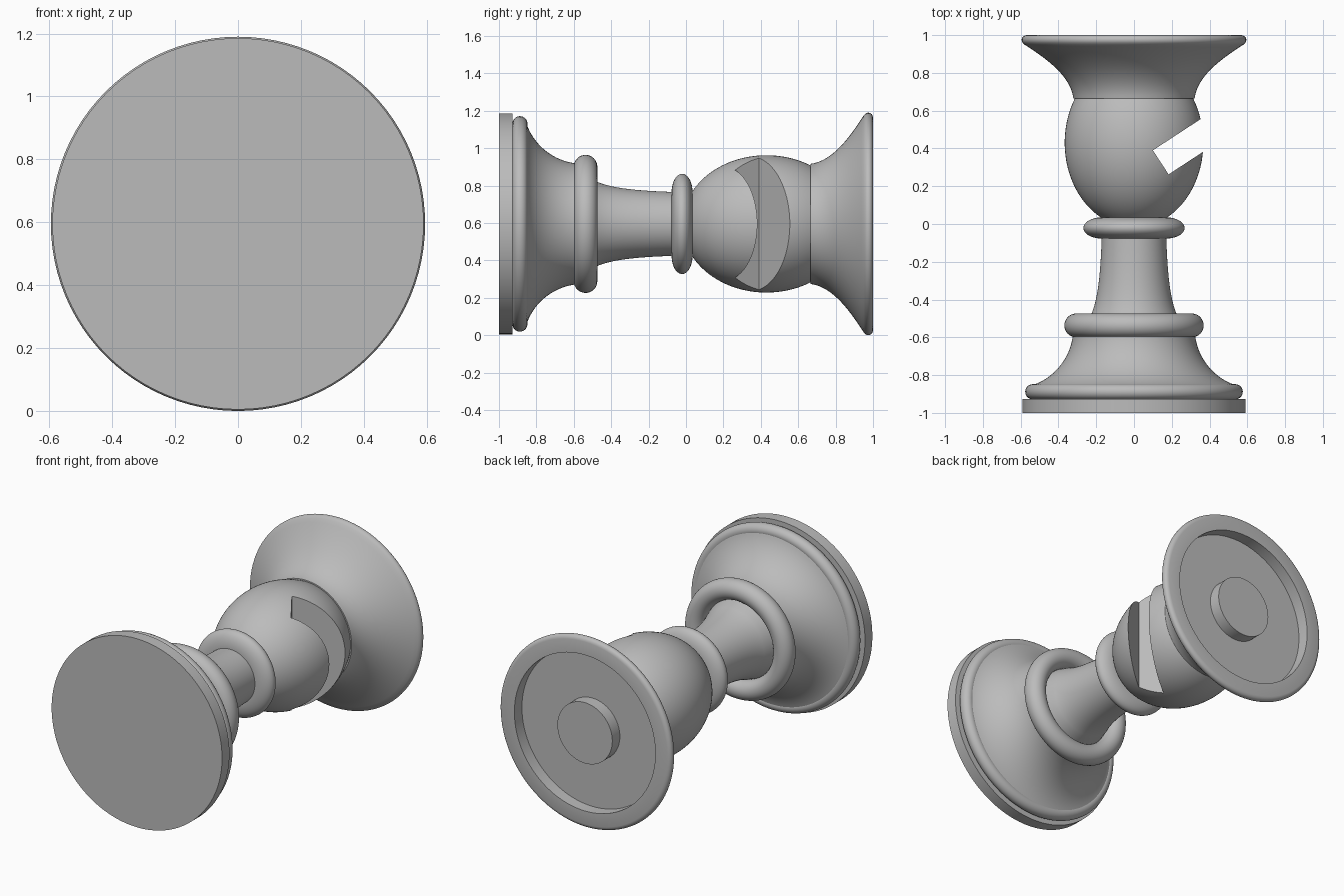
import bpy
import bmesh
from math import pi, sin, cos, sqrt, radians
from mathutils import Vector, Matrix
from mathutils.geometry import interpolate_bezier

AXIS_Z = 0.595
SEGMENTS = 96

if "Cube" in bpy.data.objects:
    bpy.data.objects.remove(bpy.data.objects["Cube"])

GREY = (0.5, 0.5, 0.5, 1)
grey = bpy.data.materials.new("plain grey")
grey.use_nodes = True
grey.diffuse_color = GREY
grey.node_tree.nodes["Principled BSDF"].inputs["Base Color"].default_value = GREY


def add_object(name, bm):
    mesh = bpy.data.meshes.new(name)
    bm.to_mesh(mesh)
    bm.free()
    mesh.materials.append(grey)
    obj = bpy.data.objects.new(name, mesh)
    bpy.context.collection.objects.link(obj)
    return obj


def smooth(obj):
    bpy.ops.object.select_all(action="DESELECT")
    obj.select_set(True)
    bpy.context.view_layer.objects.active = obj
    bpy.ops.object.shade_smooth_by_angle(angle=radians(32))


def lathe(name, profile, closed=False):
    """Turn (y, radius) points about the long axis; open profiles get end caps."""
    if closed:
        profile = profile + profile[:1]
    else:
        profile = [(profile[0][0], 0)] + profile + [(profile[-1][0], 0)]
    bm = bmesh.new()
    verts = [bm.verts.new((r, y, AXIS_Z)) for y, r in profile]
    edges = [bm.edges.new(pair) for pair in zip(verts, verts[1:])]
    bmesh.ops.spin(bm, geom=verts + edges, cent=(0, 0, AXIS_Z), axis=(0, 1, 0),
                   angle=2 * pi, steps=SEGMENTS, use_duplicate=False)
    bmesh.ops.remove_doubles(bm, verts=bm.verts, dist=0.0002)
    bmesh.ops.recalc_face_normals(bm, faces=bm.faces)
    obj = add_object(name, bm)
    smooth(obj)
    return obj


def curve(*points, count=20):
    """Bezier through (y, radius) start, two handles and end."""
    pts = interpolate_bezier(*[Vector((y, r, 0)) for y, r in points], count)
    return [(p.x, p.y) for p in pts]


def torus(name, y, major, minor):
    angles = [2 * pi * i / 32 for i in range(32)]
    return lathe(name, [(y + minor * cos(a), major + minor * sin(a))
                        for a in angles], closed=True)


# Base: disc, bead and concave foot
lathe("base_disc", [(-1, 0.59), (-0.927, 0.59)])
torus("base_bead", -0.888, 0.536, 0.04)
lathe("concave_foot", [(-0.927, 0.535)] +
      curve((-0.85, 0.53), (-0.82, 0.44), (-0.73, 0.345), (-0.6, 0.325)) +
      [(-0.54, 0.32)])

# Stem with its ring and collar
torus("foot_ring", -0.537, 0.306, 0.063)
lathe("stem", [(-0.56, 0.25)] +
      curve((-0.475, 0.225), (-0.38, 0.185), (-0.22, 0.173), (0.04, 0.168)))
lathe("collar", [(-0.077, 0.17)] +
      [(-0.021 - 0.056 * cos(pi * i / 24), 0.17 + 0.098 * sin(pi * i / 24))
       for i in range(1, 24)] + [(0.035, 0.17)])

# Egg-shaped body
ys = [0.035 + 0.63 * i / 40 for i in range(41)]
body = lathe("body", [(y, 0.367 * sqrt(1 - ((y - 0.43) / 0.45) ** 2)) for y in ys])

# Slanted slot in the body
along = Vector((0.26, 0.17, 0)).normalized()
across = Vector((-along.y, along.x, 0))
corner = Vector((0.10, 0.39, AXIS_Z))
center = corner + along * 0.4 - across * 0.076
bm = bmesh.new()
bmesh.ops.create_cube(bm, size=1, matrix=Matrix.Translation(center) @
                      Matrix((along, across, (0, 0, 1))).transposed().to_4x4() @
                      Matrix.Diagonal((0.8, 0.152, 1, 1)))
cutter = add_object("slot_cutter", bm)
cutter.hide_render = True
cut = body.modifiers.new("slot", "BOOLEAN")
cut.operation = "DIFFERENCE"
cut.solver = "EXACT"
cut.object = cutter
bpy.context.view_layer.objects.active = body
bpy.ops.object.modifier_apply(modifier=cut.name)
bpy.data.objects.remove(cutter)
smooth(body)

# Flared top with a recess and a central boss
lathe("flared_top",
      curve((0.665, 0.321), (0.78, 0.335), (0.87, 0.455), (0.95, 0.58)) +
      curve((0.96, 0.59), (0.975, 0.6), (0.996, 0.595), (1, 0.57), count=8) +
      [(1, 0.488), (0.925, 0.488), (0.925, 0.19), (1, 0.19)])
